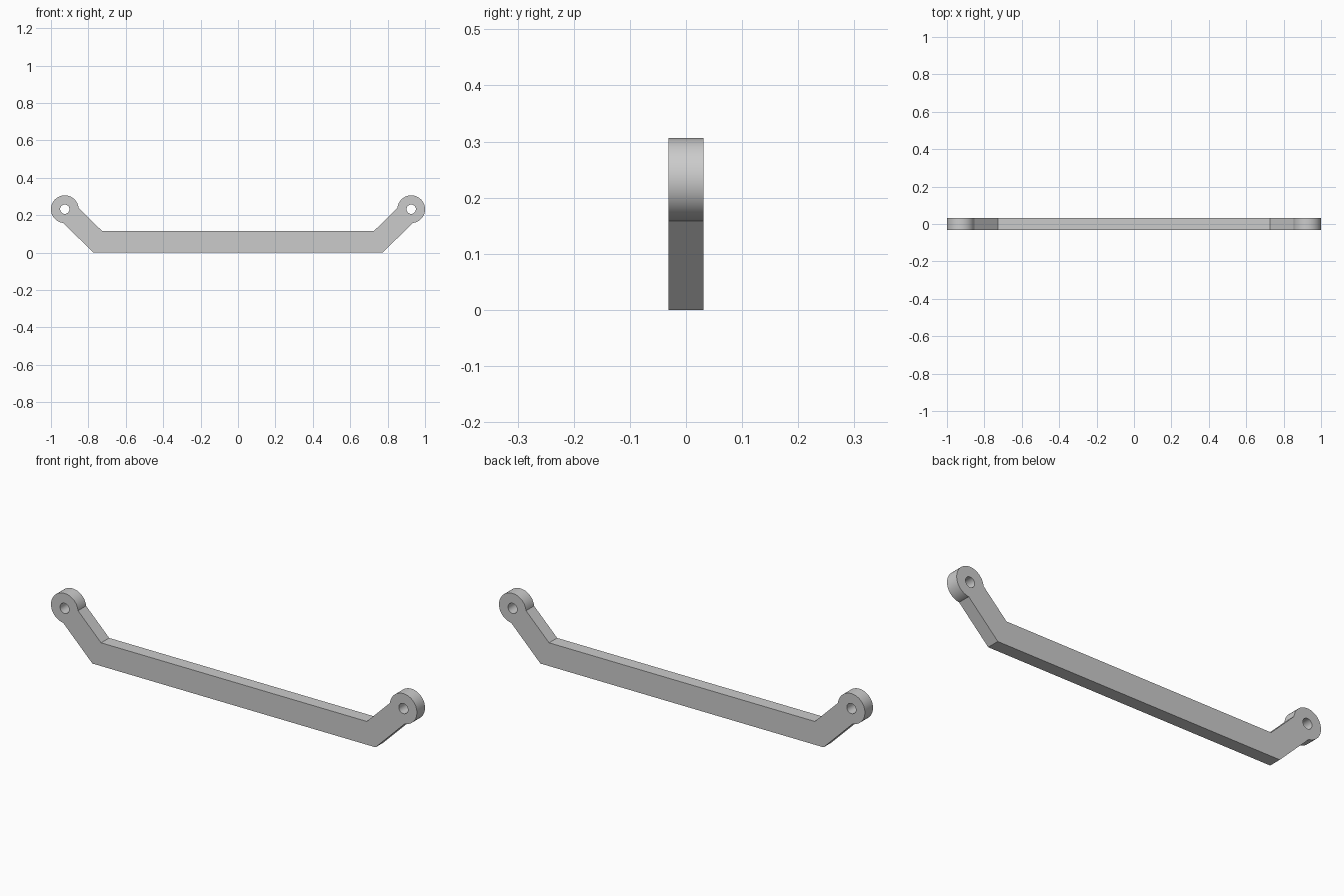
import bpy
import bmesh
from math import atan2, asin, cos, sin, pi, sqrt

if "Cube" in bpy.data.objects:
    bpy.data.objects.remove(bpy.data.objects["Cube"], do_unlink=True)

HALF_DEPTH = 0.0315
EYE_X, EYE_Z, EYE_R, HOLE_R = 0.926, 0.232, 0.074, 0.025
BAR = 0.115                       # height of the bar and width of the arms
FOOT_X = 0.774                    # where the underside bends upwards
BEND_X = FOOT_X - BAR * (sqrt(2) - 1)


def arc(cx, cz, r, start, end, n):
    return [(cx + r * cos(start + (end - start) * i / n),
             cz + r * sin(start + (end - start) * i / n)) for i in range(n + 1)]


# Right half of the outline: underside bend, rounded eye, upper bend
neck = asin(BAR / 2 / EYE_R)
start, end = -3 * pi / 4 + neck, 5 * pi / 4 - neck
half = [(FOOT_X, 0)] + arc(EYE_X, EYE_Z, EYE_R, start, end, 56) + [(BEND_X, BAR)]
outline = half + [(-x, z) for x, z in reversed(half)]
holes = [arc(s * EYE_X, EYE_Z, HOLE_R, 0, 2 * pi, 40)[:-1] for s in (-1, 1)]

# Filled profile with pin holes, extruded to the handle's depth
curve = bpy.data.curves.new("handle_profile", "CURVE")
curve.dimensions = "2D"
curve.fill_mode = "BOTH"
curve.extrude = HALF_DEPTH
for loop in [outline] + holes:
    spline = curve.splines.new("POLY")
    spline.points.add(len(loop) - 1)
    for point, (x, z) in zip(spline.points, loop):
        point.co = (x, z, 0, 1)
    spline.use_cyclic_u = True

handle = bpy.data.objects.new("bent_bar_handle", curve)
handle.rotation_euler.x = pi / 2
bpy.context.collection.objects.link(handle)
bpy.ops.object.select_all(action="DESELECT")
handle.select_set(True)
bpy.context.view_layer.objects.active = handle
bpy.ops.object.convert(target="MESH")
bpy.ops.object.transform_apply(location=False, rotation=True, scale=False)

# Weld caps to walls
bm = bmesh.new()
bm.from_mesh(handle.data)
bmesh.ops.remove_doubles(bm, verts=bm.verts, dist=0.0001)
bmesh.ops.recalc_face_normals(bm, faces=bm.faces)
bm.to_mesh(handle.data)
bm.free()

# Plain grey finish
grey = bpy.data.materials.new("plain_grey")
grey.use_nodes = True
colour = (0.6, 0.6, 0.6, 1)
grey.diffuse_color = colour
grey.node_tree.nodes["Principled BSDF"].inputs["Base Color"].default_value = colour
handle.data.materials.clear()
handle.data.materials.append(grey)
bpy.ops.object.shade_smooth_by_angle(angle=pi / 6)
